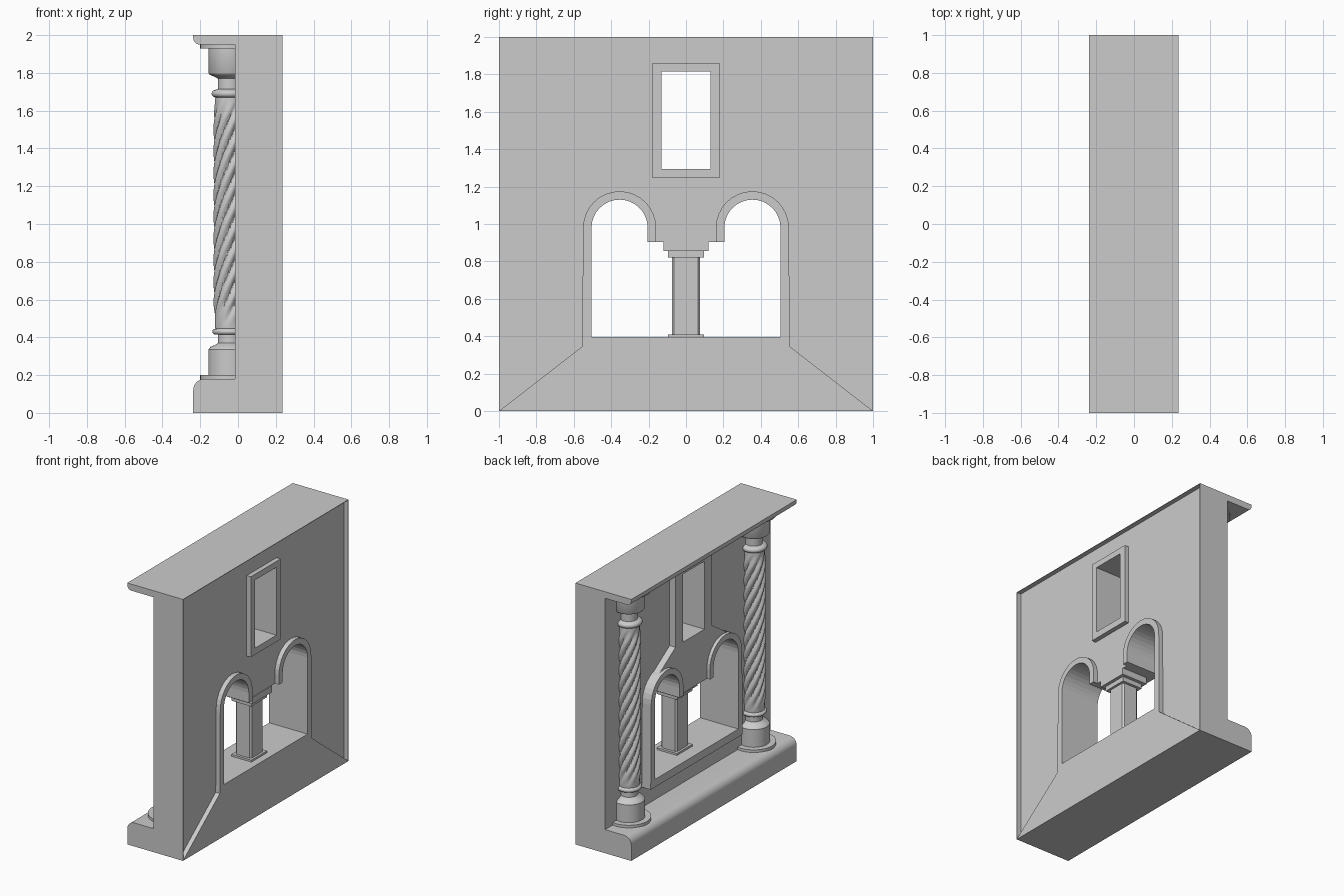
import bpy, bmesh
from math import cos, sin, pi, radians

cube = bpy.data.objects.get("Cube")
if cube:
    bpy.data.objects.remove(cube)

stone = bpy.data.materials.new("grey_stone")
stone.use_nodes = True
GREY = (0.6, 0.6, 0.6, 1)
stone.diffuse_color = GREY
stone.node_tree.nodes["Principled BSDF"].inputs["Base Color"].default_value = GREY


def finish(bm, name, smooth=False):
    bmesh.ops.recalc_face_normals(bm, faces=bm.faces)
    mesh = bpy.data.meshes.new(name)
    bm.to_mesh(mesh)
    bm.free()
    mesh.materials.append(stone)
    obj = bpy.data.objects.new(name, mesh)
    bpy.context.collection.objects.link(obj)
    if smooth:
        bpy.ops.object.select_all(action='DESELECT')
        obj.select_set(True)
        bpy.context.view_layer.objects.active = obj
        bpy.ops.object.shade_smooth_by_angle(angle=radians(35))
    return obj


def slab(name, loops, start, end, axis='x', smooth=False):
    """Fill outline loops (later ones are holes) and extrude along an axis."""
    bm = bmesh.new()
    for loop in loops:
        if axis == 'x':
            vs = [bm.verts.new((start, a, b)) for a, b in loop]
        else:
            vs = [bm.verts.new((a, start, b)) for a, b in loop]
        for i, v in enumerate(vs):
            bm.edges.new((vs[i - 1], v))
    bmesh.ops.triangle_fill(bm, use_beauty=True, use_dissolve=False, edges=bm.edges[:])
    moved = bmesh.ops.extrude_face_region(bm, geom=bm.faces[:], use_keep_orig=True)["geom"]
    shift = (end - start, 0, 0) if axis == 'x' else (0, end - start, 0)
    bmesh.ops.translate(bm, verts=[g for g in moved if isinstance(g, bmesh.types.BMVert)], vec=shift)
    return finish(bm, name, smooth)


def arc(cy, cz, r, a0, a1, n=16):
    angles = [radians(a0 + (a1 - a0) * i / n) for i in range(n + 1)]
    return [(cy + r * cos(a), cz + r * sin(a)) for a in angles]


def mirrored(half):
    """Close a half outline (y > 0) with its mirror image."""
    return half + [(-y, z) for y, z in reversed(half)]


def rect(y, z0, z1):
    return [(y, z0), (y, z1), (-y, z1), (-y, z0)]


def box(name, x, wx, wy, z0, z1, chamfer=0):
    hx, hy, c = wx / 2, wy / 2, chamfer
    bm = bmesh.new()
    bmesh.ops.create_cube(bm, size=1)
    for v in bm.verts:
        v.co = (x + v.co.x * wx, v.co.y * wy, (z0 + z1) / 2 + v.co.z * (z1 - z0))
    if c:
        upright = [e for e in bm.edges if abs(e.verts[0].co.z - e.verts[1].co.z) > 0.1]
        bmesh.ops.bevel(bm, geom=upright, offset=c, segments=1, affect='EDGES')
    return finish(bm, name)


# Main dimensions
BACK, WALL, FRONT = -0.015, 0.2, 0.235
ARCH_Y, SPRING, R_IN, R_OUT = 0.355, 0.98, 0.15, 0.195
SILL, IMPOST = 0.395, 0.905
window = rect(0.13, 1.295, 1.815)

# Wall with twin arched opening and window
opening = mirrored([(0.505, SILL)] + arc(ARCH_Y, SPRING, R_IN, 0, 180) + [(0.205, IMPOST)])
slab("wall", [rect(1, 0, 2), opening, window], BACK, WALL)

# Thin lips round the recessed wall face
slab("top_lip", [rect(1, 1.996, 2)], WALL, FRONT)
for side, y in (("left", 0.998), ("right", -0.998)):
    lip = box(side + "_lip", (WALL + FRONT) / 2, FRONT - WALL, 0.004, 0, 2)
    lip.location.y = y

# Arch surrounds, one running into the sloping apron
def surround(foot):
    return mirrored(foot + arc(ARCH_Y, SPRING, R_OUT, 0, 180)
                    + [(ARCH_Y - R_OUT, IMPOST), (0.205, IMPOST)]
                    + arc(ARCH_Y, SPRING, R_IN, 180, 0) + [(0.505, SILL)])

slab("outer_arch_surround", [surround([(1, 0), (0.555, 0.345)])], WALL, FRONT)
slab("inner_arch_surround", [surround([(0.555, 0.335)])], -0.09, BACK)

# Window frame and the raised panel behind it
slab("window_frame", [rect(0.18, 1.245, 1.86), window], WALL, FRONT)
panel = mirrored([(0.22, 1.96), (0.22, 1.29), (0.42, 1.16)]
                 + arc(ARCH_Y, SPRING, 0.175, 75, 180) + [(0.18, IMPOST)])
slab("raised_panel", [panel, window], -0.065, BACK)

# Rounded base ledge and cornice
ledge = [(BACK, 0), (-0.237, 0)] + arc(-0.177, 0.12, 0.06, 180, 90, 8) + [(BACK, 0.18)]
slab("base_ledge", [ledge], -1, 1, 'y', True)
cornice = [(BACK, 2), (-0.237, 2)] + arc(-0.202, 1.985, 0.035, 180, 270, 6) + [(BACK, 1.95)]
slab("cornice", [cornice], -1, 1, 'y', True)

# Central pier
for name, wx, wy, z0, z1, c in (
        ("pier_base", 0.17, 0.19, SILL, 0.41, 0),
        ("pier_shaft", 0.135, 0.15, 0.41, 0.82, 0.012),
        ("pier_collar", 0.17, 0.19, 0.82, 0.855, 0.006),
        ("pier_capital", 0.22, 0.24, 0.855, IMPOST, 0)):
    box(name, 0.095, wx, wy, z0, z1, c)


# Twisted columns: turned ends with a spiral lobed shaft
def twisted_column(name, y, segments=96, lobes=8):
    foot = [(0.155, 0.17), (0.155, 0.2), (0.112, 0.2), (0.112, 0.335), (0.1, 0.35),
            (0.075, 0.36), (0.062, 0.37), (0.062, 0.415)]
    foot += [(0.075 + 0.016 * sin(a * pi / 6), 0.43 - 0.016 * cos(a * pi / 6)) for a in range(7)]
    head = [(0.075 + 0.02 * sin(a * pi / 6), 1.69 - 0.02 * cos(a * pi / 6)) for a in range(7)]
    head += [(0.062, 1.715), (0.062, 1.77), (0.08, 1.78), (0.105, 1.79), (0.112, 1.8),
             (0.112, 1.93), (0.155, 1.93), (0.155, 1.96)]
    shaft = [(0.076, 0.46 + 1.2 * i / 90) for i in range(91)]
    bm = bmesh.new()
    rings = []
    for r, z in foot + shaft + head:
        fade = max(0, min(1, (z - 0.46) / 0.12, (1.66 - z) / 0.1))
        ring = []
        for i in range(segments):
            t = 2 * pi * i / segments
            wave = abs(cos(lobes * (t - z / 0.147) / 2)) * 2 - 1
            rad = r + 0.009 * fade * wave
            ring.append(bm.verts.new((-0.045 + rad * cos(t), y + rad * sin(t), z)))
        rings.append(ring)
    for low, high in zip(rings, rings[1:]):
        for i in range(segments):
            bm.faces.new((low[i - 1], low[i], high[i], high[i - 1]))
    bm.faces.new(rings[0])
    bm.faces.new(rings[-1])
    finish(bm, name, True)


twisted_column("left_twisted_column", 0.755)
twisted_column("right_twisted_column", -0.755)
